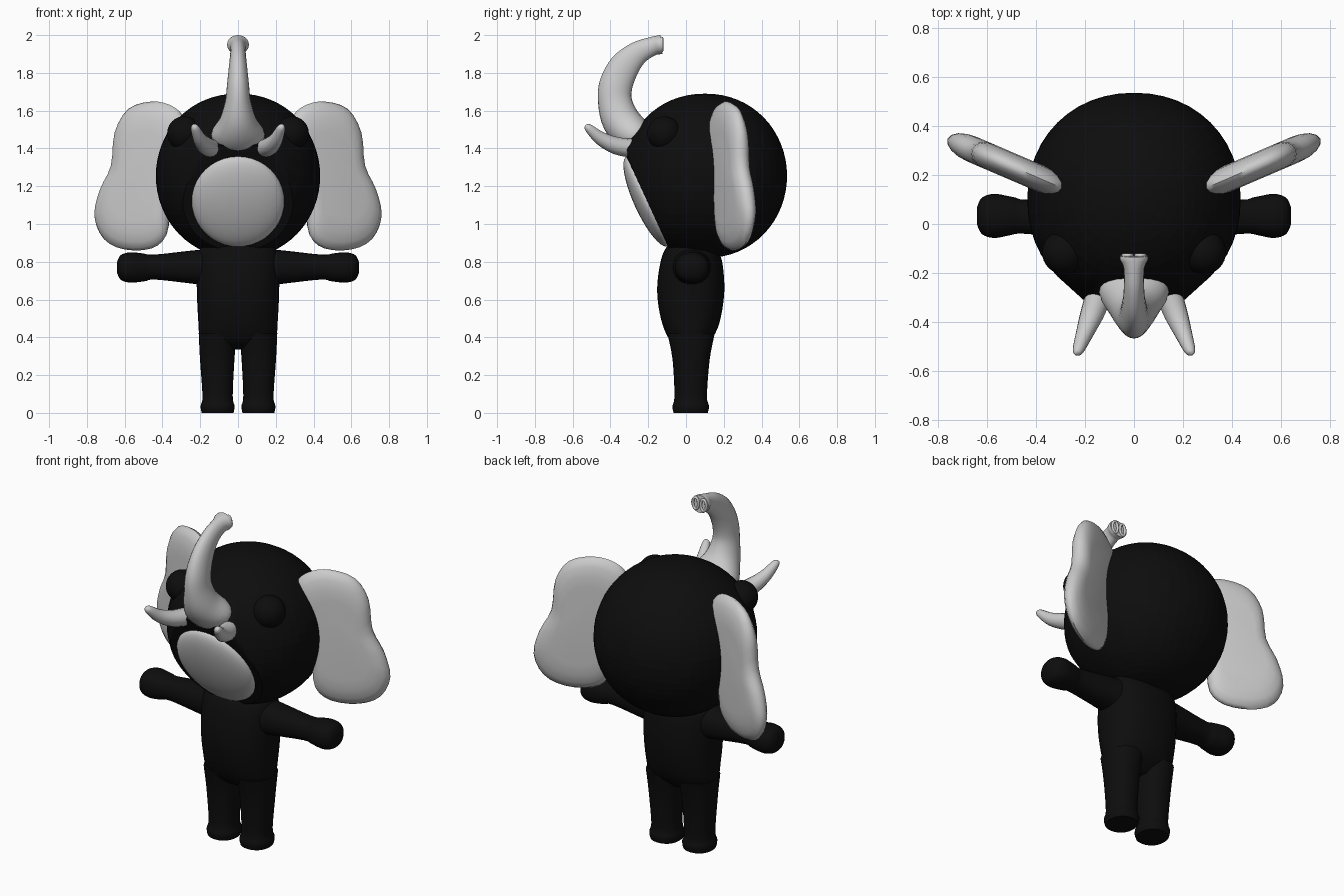
import bpy
import bmesh
import math
from mathutils import Vector, Matrix

cube = bpy.data.objects.get("Cube")
if cube:
    bpy.data.objects.remove(cube, do_unlink=True)


def material(name, value):
    m = bpy.data.materials.new(name)
    m.use_nodes = True
    colour = (value, value, value, 1)
    m.diffuse_color = colour
    bsdf = m.node_tree.nodes["Principled BSDF"]
    bsdf.inputs["Base Color"].default_value = colour
    bsdf.inputs["Roughness"].default_value = 0.7
    return m


BLACK = material("soft black", 0.004)
GREY = material("light grey", 0.6)


def finish(name, bm, mat, angle=60):
    bmesh.ops.recalc_face_normals(bm, faces=bm.faces)
    mesh = bpy.data.meshes.new(name)
    bm.to_mesh(mesh)
    bm.free()
    obj = bpy.data.objects.new(name, mesh)
    bpy.context.collection.objects.link(obj)
    mesh.materials.append(mat)
    bpy.ops.object.select_all(action="DESELECT")
    obj.select_set(True)
    bpy.context.view_layer.objects.active = obj
    bpy.ops.object.shade_smooth_by_angle(angle=math.radians(angle))
    return obj


def spline(points, steps=4, closed=False):
    """Catmull-Rom curve through points of any dimension."""
    pts = [Vector(p) for p in points]
    n = len(pts)
    pick = (lambda i: pts[i % n]) if closed else (lambda i: pts[max(0, min(n - 1, i))])
    out = []
    for i in range(n if closed else n - 1):
        a, b, c, d = (pick(i + k) for k in (-1, 0, 1, 2))
        for k in range(steps):
            t = k / steps
            out.append(0.5 * (2 * b + (c - a) * t + (2 * a - 5 * b + 4 * c - d) * t * t
                              + (3 * b - a - 3 * c + d) * t ** 3))
    if not closed:
        out.append(pts[-1])
    return out


def skin(rings):
    """Bridge equal rings of points and cap both ends."""
    bm = bmesh.new()
    loops = [[bm.verts.new(p) for p in ring] for ring in rings]
    for r0, r1 in zip(loops, loops[1:]):
        for i in range(len(r0)):
            j = (i + 1) % len(r0)
            bm.faces.new((r0[i], r0[j], r1[j], r1[i]))
    bm.faces.new(loops[0])
    bm.faces.new(loops[-1])
    return bm


def bend(v, power):
    return math.copysign(abs(v) ** power, v)


def tube(name, stations, side, mat, power=1.0, sides=24, steps=4):
    """Sweep an oval; a station is x, y, z, half width along side, other half width."""
    st = spline(stations, steps)
    mid = [Vector(s[:3]) for s in st]
    rings = []
    for i, s in enumerate(st):
        along = (mid[min(i + 1, len(mid) - 1)] - mid[max(i - 1, 0)]).normalized()
        u = Vector(side)
        u = (u - along * u.dot(along)).normalized()
        v = along.cross(u)
        angles = [2 * math.pi * k / sides for k in range(sides)]
        rings.append([mid[i] + u * s[3] * bend(math.cos(a), power)
                      + v * s[4] * bend(math.sin(a), power) for a in angles])
    return finish(name, skin(rings), mat)


def ball(name, centre, radii, mat, tilt=0.0):
    bm = bmesh.new()
    matrix = (Matrix.Translation(centre) @ Matrix.Rotation(tilt, 4, "X")
              @ Matrix.Diagonal((*radii, 1)))
    bmesh.ops.create_uvsphere(bm, u_segments=32, v_segments=20, radius=1, matrix=matrix)
    return finish(name, bm, mat)


# Head: a ball with a sloping flat face and a jutting brow
FACE_TILT = 0.43
bm = bmesh.new()
bmesh.ops.create_uvsphere(bm, u_segments=48, v_segments=32, radius=1)
for v in bm.verts:
    v.co = Vector((bend(v.co.x, 0.95) * 0.435, 0.1 + bend(v.co.y, 0.95) * 0.435,
                   1.255 + v.co.z * 0.435))
cut = bmesh.ops.bisect_plane(
    bm, geom=bm.verts[:] + bm.edges[:] + bm.faces[:], plane_co=(0, -0.205, 1.12),
    plane_no=(0, -math.cos(FACE_TILT), -math.sin(FACE_TILT)), clear_outer=True)
for k in range(-4, 5):
    t = k / 4
    bm.verts.new((0.2 * t, -0.345 + 0.03 * t * t, 1.42 - 0.02 * t * t))
hull = bmesh.ops.convex_hull(bm, input=bm.verts[:])
loose = [g for g in hull["geom_interior"] if isinstance(g, bmesh.types.BMVert)]
bmesh.ops.delete(bm, geom=loose, context="VERTS")
finish("head", bm, BLACK, 35)

# Rounded mouth patch lying on the flat face
ball("mouth_patch", (0, -0.205, 1.12), (0.245, 0.07, 0.262), GREY, FACE_TILT)

# Raised trunk with a flared, hollow tip
tube("trunk", [
    (0, -0.20, 1.44, 0.12, 0.09), (0, -0.28, 1.475, 0.142, 0.10),
    (0, -0.345, 1.55, 0.098, 0.10), (0, -0.376, 1.65, 0.068, 0.09),
    (0, -0.37, 1.74, 0.058, 0.088), (0, -0.325, 1.835, 0.048, 0.08),
    (0, -0.255, 1.905, 0.041, 0.062), (0, -0.18, 1.94, 0.042, 0.05),
    (0, -0.145, 1.948, 0.057, 0.05), (0, -0.13, 1.95, 0.057, 0.05)],
    (1, 0, 0), GREY)
for sx, label in ((1, "left"), (-1, "right")):
    bm = bmesh.new()
    ring = Matrix.Translation((sx * 0.026, -0.128, 1.95)) @ Matrix.Rotation(math.pi / 2, 4, "X")
    # Nostril rim: a thin raised ring
    rim = [[ring @ Vector(((0.018 + 0.008 * math.cos(b)) * math.cos(a),
                           (0.034 + 0.008 * math.cos(b)) * math.sin(a), 0.008 * math.sin(b)))
            for a in [k * math.pi / 8 for k in range(16)]]
           for b in [k * math.pi / 4 for k in range(9)]]
    bm.free()
    bm = skin(rim)
    caps = [f for f in bm.faces if len(f.verts) > 4]
    bmesh.ops.delete(bm, geom=caps, context="FACES_ONLY")
    bmesh.ops.remove_doubles(bm, verts=bm.verts[:], dist=0.0001)
    finish(label + "_nostril", bm, GREY)

# Torso
tube("torso", [
    (0, 0.03, 0.34, 0.12, 0.05), (0, 0.025, 0.40, 0.198, 0.118),
    (0, 0.025, 0.50, 0.211, 0.158), (0, 0.025, 0.65, 0.218, 0.178),
    (0, 0.03, 0.80, 0.218, 0.163), (0, 0.035, 0.87, 0.2, 0.135),
    (0, 0.04, 0.91, 0.15, 0.10)], (1, 0, 0), BLACK, 0.85, 32)

# Ear outline in x and z
EAR = [(0.29, 1.57), (0.36, 1.63), (0.46, 1.648), (0.58, 1.61), (0.65, 1.49), (0.67, 1.31),
       (0.73, 1.18), (0.76, 1.04), (0.71, 0.92), (0.60, 0.865), (0.46, 0.87),
       (0.38, 0.94), (0.36, 1.10), (0.32, 1.30), (0.28, 1.46)]

for sx, label in ((1, "left"), (-1, "right")):
    # Ears: the outline inflated into a swept-back pad
    outline = spline(EAR, 3, True)
    rings = []
    for k in range(-4, 5):
        a = k / 4 * math.pi / 2
        size, depth = 0.6 + 0.4 * math.cos(a), 0.052 * math.sin(a)
        ring = []
        for p in outline:
            x, z = 0.51 + (p.x - 0.51) * size, 1.25 + (p.y - 1.25) * size
            y = 0.15 + (x - 0.3) * 0.43
            ring.append((sx * (x - depth * 0.4), y + depth * 0.95, z))
        rings.append(ring)
    finish(label + "_ear", skin(rings), GREY)

    # Eyes
    ball(label + "_eye", (sx * 0.285, -0.115, 1.48), (0.09, 0.09, 0.09), BLACK)

    # Tusks
    tube(label + "_tusk", [
        (sx * 0.14, -0.28, 1.40, 0.054, 0.05), (sx * 0.172, -0.37, 1.415, 0.048, 0.046),
        (sx * 0.203, -0.45, 1.452, 0.035, 0.036), (sx * 0.226, -0.51, 1.503, 0.024, 0.024),
        (sx * 0.233, -0.526, 1.52, 0.014, 0.014), (sx * 0.234, -0.53, 1.525, 0.003, 0.003)],
        (1, 0, 0), GREY, 1.0, 16)

    # Arms with rounded fists
    tube(label + "_arm", [
        (sx * 0.12, 0.03, 0.77, 0.11, 0.10), (sx * 0.24, 0.03, 0.772, 0.092, 0.088),
        (sx * 0.44, 0.03, 0.772, 0.07, 0.066), (sx * 0.50, 0.033, 0.77, 0.078, 0.074),
        (sx * 0.57, 0.033, 0.77, 0.09, 0.08), (sx * 0.62, 0.033, 0.77, 0.074, 0.066),
        (sx * 0.64, 0.033, 0.77, 0.035, 0.03)], (0, 1, 0), BLACK, 0.9)

    # Legs with slightly flared feet
    tube(label + "_leg", [
        (sx * 0.108, 0.025, 0, 0.084, 0.09), (sx * 0.108, 0.025, 0.035, 0.09, 0.097),
        (sx * 0.108, 0.025, 0.09, 0.08, 0.086), (sx * 0.11, 0.027, 0.28, 0.091, 0.098),
        (sx * 0.108, 0.027, 0.42, 0.1, 0.125)], (1, 0, 0), BLACK, 0.9)
